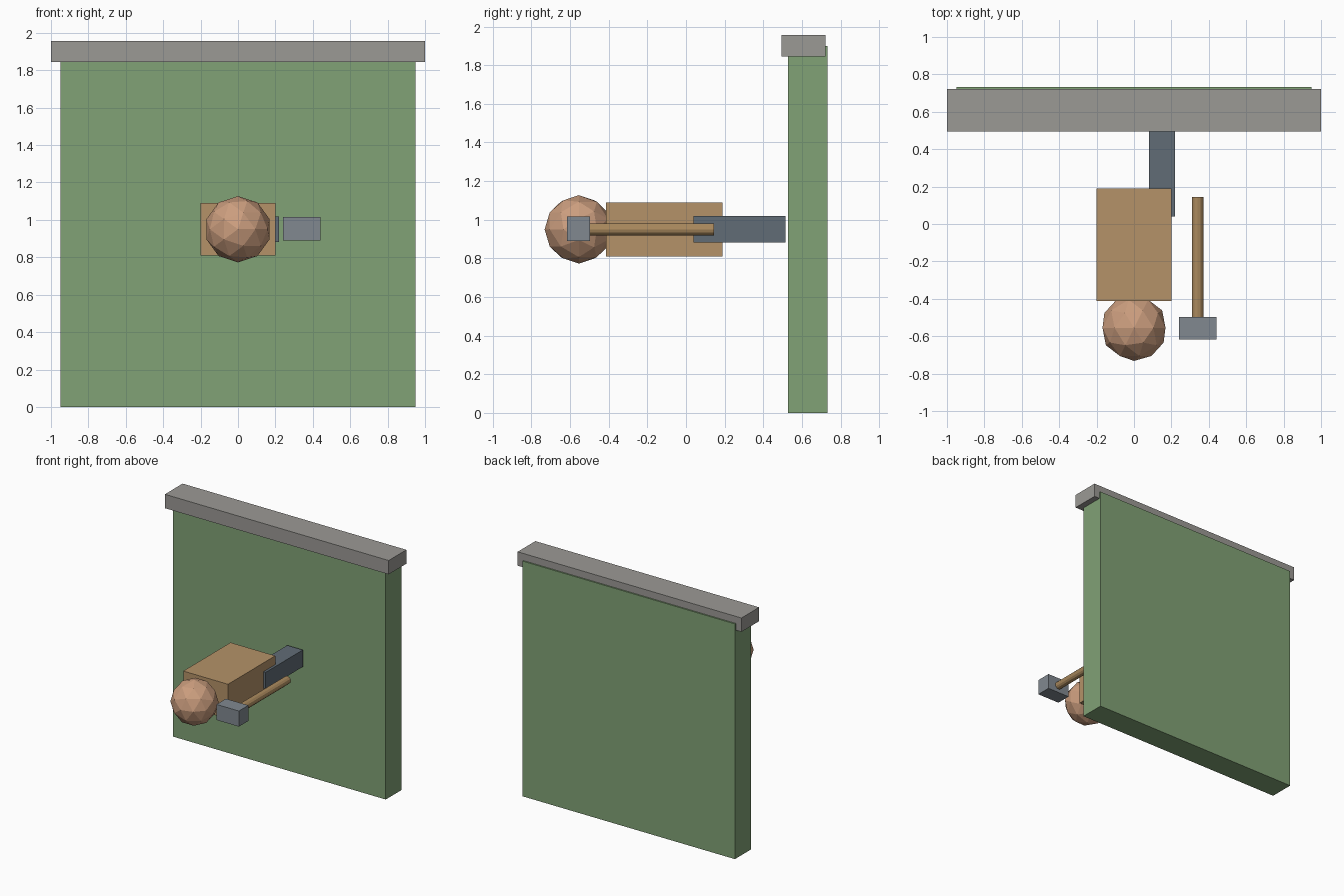
import bpy
from math import pi

if "Cube" in bpy.data.objects:
    bpy.data.objects.remove(bpy.data.objects["Cube"])


def material(name, r, g, b):
    m = bpy.data.materials.new(name)
    m.diffuse_color = (r, g, b, 1)
    m.use_nodes = True
    m.node_tree.nodes["Principled BSDF"].inputs["Base Color"].default_value = m.diffuse_color
    return m


GREEN = material("hedge_green", 0.22, 0.36, 0.18)
STONE = material("stone", 0.33, 0.32, 0.30)
TAN = material("tan_cloth", 0.46, 0.29, 0.14)
SKIN = material("skin", 0.60, 0.34, 0.21)
SLATE = material("slate", 0.12, 0.15, 0.18)
STEEL = material("steel", 0.22, 0.25, 0.28)
WOOD = material("wood", 0.40, 0.25, 0.11)


def finish(name, mat):
    ob = bpy.context.object
    ob.name = name
    ob.data.materials.append(mat)
    return ob


def box(name, mat, x, y, z):
    # box from (min, max) extents on each axis
    axes = (x, y, z)
    bpy.ops.mesh.primitive_cube_add(size=1, location=[(a + b) / 2 for a, b in axes])
    bpy.context.object.scale = [b - a for a, b in axes]
    return finish(name, mat)


# wall with its coping
box("wall", GREEN, (-0.95, 0.95), (0.529, 0.732), (0, 1.9))
box("wall_coping", STONE, (-1, 1), (0.495, 0.721), (1.845, 1.957))

# figure lying on its axis, head towards the front
box("torso", TAN, (-0.2, 0.2), (-0.413, 0.19), (0.81, 1.09))
box("limb", SLATE, (0.08, 0.22), (0.04, 0.514), (0.883, 1.019))
bpy.ops.mesh.primitive_ico_sphere_add(subdivisions=2, radius=0.177,
                                      location=(0, -0.555, 0.95), rotation=(pi / 2, 0, 0))
finish("head", SKIN)

# hammer
box("hammer_head", STEEL, (0.24, 0.44), (-0.617, -0.496), (0.89, 1.016))
bpy.ops.mesh.primitive_cylinder_add(vertices=12, radius=0.031, depth=0.7,
                                    location=(0.34, -0.205, 0.95), rotation=(pi / 2, 0, 0))
finish("hammer_handle", WOOD)
